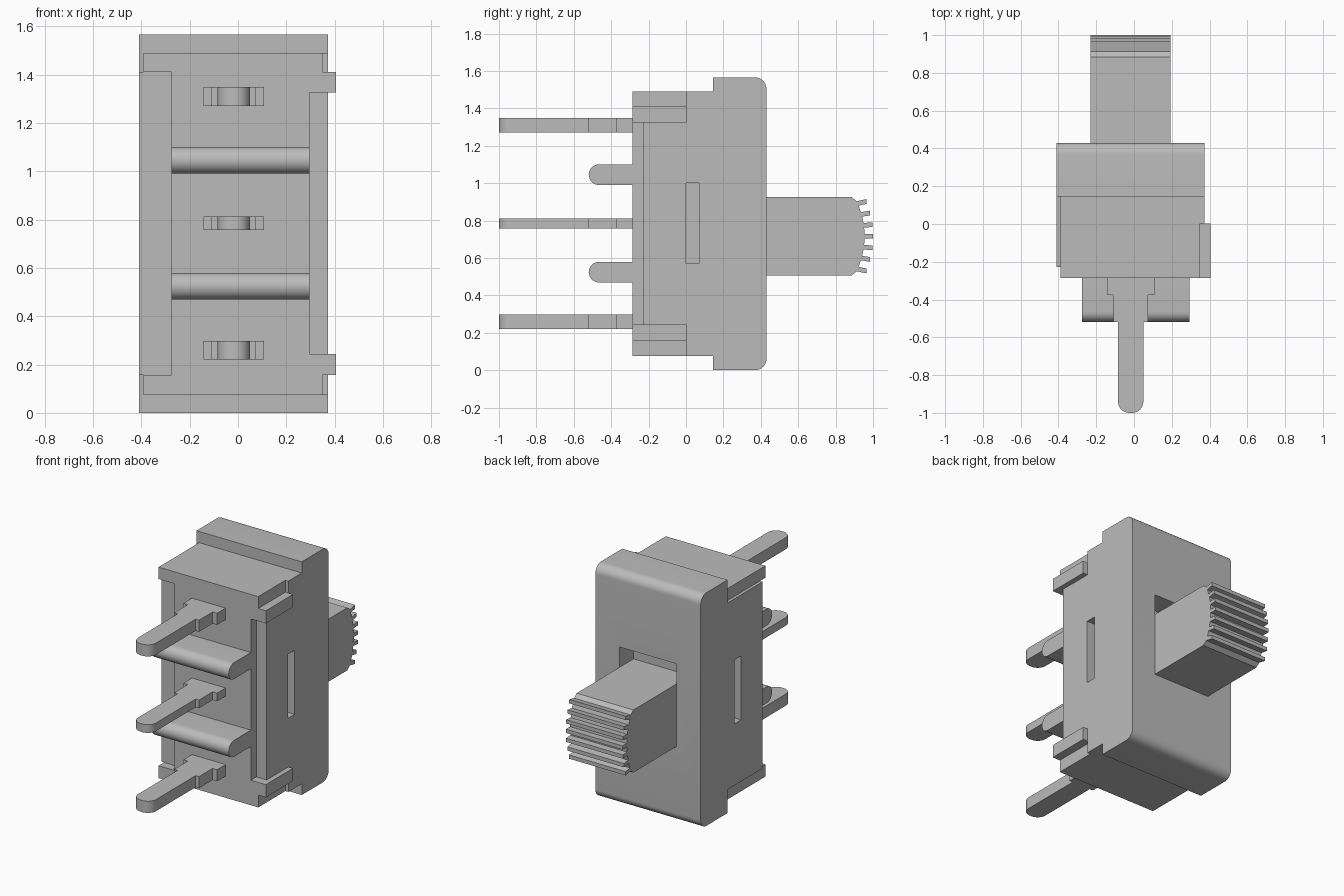
import bpy, bmesh, math
from mathutils import Vector

if "Cube" in bpy.data.objects:
    bpy.data.objects.remove(bpy.data.objects["Cube"])

grey = bpy.data.materials.new("plain grey")
grey.use_nodes = True
grey.diffuse_color = (0.5, 0.5, 0.5, 1)
grey.node_tree.nodes["Principled BSDF"].inputs["Base Color"].default_value = (0.5, 0.5, 0.5, 1)


def prism(name, outline, lo, hi, axis):
    """Extrude an outline along x (points are y, z) or z (points are x, y)."""
    bm = bmesh.new()
    place = (lambda p: (lo, *p)) if axis == "x" else (lambda p: (*p, lo))
    face = bm.faces.new([bm.verts.new(place(p)) for p in outline])
    new = bmesh.ops.extrude_face_region(bm, geom=[face])["geom"]
    shift = Vector((hi - lo, 0, 0)) if axis == "x" else Vector((0, 0, hi - lo))
    bmesh.ops.translate(bm, vec=shift, verts=[v for v in new if isinstance(v, bmesh.types.BMVert)])
    bmesh.ops.recalc_face_normals(bm, faces=bm.faces)
    mesh = bpy.data.meshes.new(name)
    bm.to_mesh(mesh)
    bm.free()
    mesh.materials.append(grey)
    obj = bpy.data.objects.new(name, mesh)
    bpy.context.collection.objects.link(obj)
    return obj


def box(name, x, y, z):
    return prism(name, [(y[0], z[0]), (y[1], z[0]), (y[1], z[1]), (y[0], z[1])], *x, "x")


def arc(cx, cy, r, start, end, steps=10):
    angles = [math.radians(start + (end - start) * i / steps) for i in range(steps + 1)]
    return [(cx + r * math.cos(a), cy + r * math.sin(a)) for a in angles]


def smooth(obj):
    bpy.ops.object.select_all(action="DESELECT")
    obj.select_set(True)
    bpy.context.view_layer.objects.active = obj
    bpy.ops.object.shade_smooth_by_angle(angle=math.radians(30))


def cut(obj, *ranges):
    cutter = box("cutter", *ranges)
    cutter.hide_render = True
    mod = obj.modifiers.new("cut", "BOOLEAN")
    mod.operation, mod.solver, mod.object = "DIFFERENCE", "EXACT", cutter
    bpy.ops.object.select_all(action="DESELECT")
    bpy.context.view_layer.objects.active = obj
    obj.select_set(True)
    bpy.ops.object.modifier_apply(modifier=mod.name)
    bpy.data.objects.remove(cutter)


HEIGHT, MID = 1.565, 0.7825
FRONT, LEDGE, BACK = -0.285, 0.145, 0.43
R = 0.06

# Housing: narrower front block with a taller rounded back cover
outline = [(FRONT, 0.075), (LEDGE, 0.075), (LEDGE, 0)]
outline += arc(BACK - R, R, R, -90, 0)
outline += arc(BACK - R, HEIGHT - R, R, 0, 90)
outline += [(LEDGE, HEIGHT), (LEDGE, HEIGHT - 0.075), (FRONT, HEIGHT - 0.075)]
housing = prism("housing", outline, -0.41, 0.372, "x")

# Recessed front strips, corner notches, side slots and slider opening
cut(housing, (-0.5, -0.275), (-0.4, -0.227), (0.157, 1.41))
cut(housing, (0.295, 0.5), (-0.4, -0.227), (0.243, 1.325))
for z in ((-0.1, 0.157), (1.41, 1.7)):
    cut(housing, (-0.5, -0.39), (-0.4, LEDGE), z)
    cut(housing, (0.35, 0.5), (-0.4, 0.003), z)
for x in ((-0.5, -0.31), (0.27, 0.5)):
    cut(housing, x, (0.0, 0.07), (0.57, 1.0))
cut(housing, (-0.23, 0.193), (0.28, 0.5), (0.503, 1.062))
smooth(housing)

# Side tabs
for name, z in (("lower_tab", (0.157, 0.243)), ("upper_tab", (1.325, 1.41))):
    box(name, (0.372, 0.406), (FRONT, 0.003), z)
    box(name + "_end", (0.35, 0.372), (FRONT + 0.001, 0.002), (z[0] + 0.001, z[1] - 0.001))

# Rounded ribs between the pins
for name, z in (("lower_rib", 0.524), ("upper_rib", 1.045)):
    r = 0.055
    rib = prism(name, [(FRONT, z + r)] + arc(-0.52 + r, z, r, 90, 270, 16) + [(FRONT, z - r)],
                -0.275, 0.295, "x")
    smooth(rib)

# Terminal pins with stepped shoulders and rounded tips
PIN_X = -0.0175
half = [(0.125, FRONT), (0.125, -0.375), (0.092, -0.375), (0.092, -0.52), (0.067, -0.52)]
half += arc(0.007, -0.94, 0.06, 0, -90, 8)
pin_outline = [(PIN_X + x, y) for x, y in half] + [(PIN_X - x, y) for x, y in reversed(half)]
for name, z in (("lower_pin", (0.22, 0.298)), ("middle_pin", (0.757, 0.812)),
                ("upper_pin", (1.27, 1.348))):
    smooth(prism(name, pin_outline, *z, "z"))

# Slider knob with a curved, ridged grip
KNOB_Z, KNOB_H = 0.716, 0.21
profile = [(0.282, KNOB_Z - KNOB_H), (0.885, KNOB_Z - KNOB_H)]
for i in range(-3, 4):
    d = i * 0.0585
    low, high = d - 0.012, d + 0.012
    tip = 1.0 - 1.1 * d * d
    profile += [(0.955 - 1.2 * low * low, KNOB_Z + low), (tip, KNOB_Z + low * 1.06),
                (tip, KNOB_Z + high * 1.06), (0.955 - 1.2 * high * high, KNOB_Z + high)]
profile += [(0.885, KNOB_Z + KNOB_H), (0.282, KNOB_Z + KNOB_H)]
prism("slider_knob", profile, -0.229, 0.192, "x")
